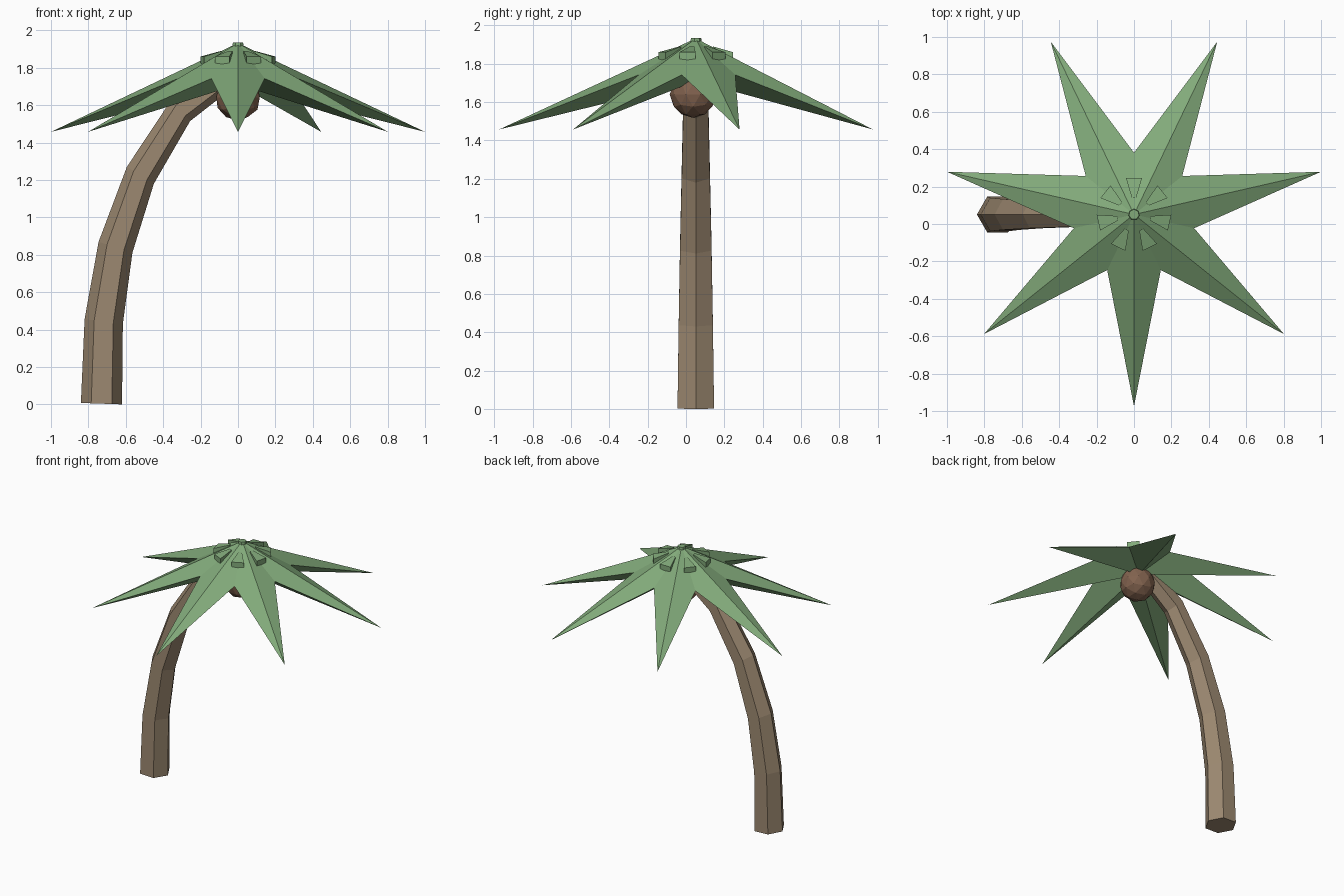
import bpy, bmesh, math
from mathutils import Vector

cube = bpy.data.objects.get("Cube")
if cube:
    bpy.data.objects.remove(cube, do_unlink=True)

CY = 0.051       # depth of the palm's axis
LEAVES = 7
STEP = math.tau / LEAVES


def material(name, rgb):
    m = bpy.data.materials.new(name)
    m.use_nodes = True
    m.diffuse_color = (*rgb, 1)
    m.node_tree.nodes["Principled BSDF"].inputs["Base Color"].default_value = (*rgb, 1)
    return m


def finish(name, bm, mat):
    bmesh.ops.recalc_face_normals(bm, faces=bm.faces)
    mesh = bpy.data.meshes.new(name)
    bm.to_mesh(mesh)
    bm.free()
    mesh.materials.append(mat)
    obj = bpy.data.objects.new(name, mesh)
    bpy.context.collection.objects.link(obj)
    return obj


def polar(angle, r, z, side=0.0):
    """Point around the palm's axis, shifted sideways by side."""
    c, s = math.cos(angle), math.sin(angle)
    return Vector((r * c - side * s, CY + r * s + side * c, z))


green = material("leaf green", (0.223, 0.402, 0.195))
bark = material("bark brown", (0.33, 0.246, 0.162))
shell = material("coconut brown", (0.22, 0.122, 0.076))

# Trunk: tilted hexagonal rings bridged along a bend (x, z, radius, tilt)
bm = bmesh.new()
rings = []
for x, z, r, tilt in [(-0.73, 0.004, 0.11, 2), (-0.718, 0.443, 0.103, 7),
                      (-0.655, 0.84, 0.095, 18), (-0.522, 1.225, 0.085, 32),
                      (-0.306, 1.572, 0.076, 49), (-0.04, 1.77, 0.068, 50)]:
    t = math.radians(tilt)
    across = Vector((math.cos(t), 0, -math.sin(t)))
    ring = []
    for k in range(6):
        a = k * math.tau / 6
        p = Vector((x, CY, z)) + across * r * math.cos(a)
        p.y += r * math.sin(a)
        ring.append(bm.verts.new(p))
    rings.append(ring)
for low, high in zip(rings, rings[1:]):
    for k in range(6):
        n = (k + 1) % 6
        bm.faces.new((low[k], low[n], high[n], high[k]))
bm.faces.new(rings[0])
bm.faces.new(rings[-1])
finish("trunk", bm, bark)

# Leaf crown: solid drooping star with ridged leaves and a shallow keel below
bm = bmesh.new()
top = bm.verts.new((0, CY, 1.932))
bottom = bm.verts.new((0, CY, 1.71))
rim = []
for k in range(LEAVES):
    a = -math.pi / 2 + k * STEP
    rim.append(bm.verts.new(polar(a, 1.0257, 1.457)))
    rim.append(bm.verts.new(polar(a + STEP / 2, 0.33, 1.742)))
for a, b in zip(rim, rim[1:] + rim[:1]):
    bm.faces.new((a, b, top))
    bm.faces.new((b, a, bottom))
finish("leaf_crown", bm, green)

# Crown cap: small flat disc at the peak
bm = bmesh.new()
bmesh.ops.create_cone(bm, cap_ends=True, segments=LEAVES, radius1=0.032,
                      radius2=0.028, depth=0.03)
bmesh.ops.translate(bm, verts=bm.verts, vec=(0, CY, 1.92))
finish("crown_cap", bm, green)

# Leaf buds: little wedges sitting in the valleys between the leaves
bm = bmesh.new()
for k in range(LEAVES):
    a = -math.pi / 2 + (k + 0.5) * STEP
    upper = [polar(a, 0.09, 1.89, -0.012), polar(a, 0.09, 1.89, 0.012),
             polar(a, 0.195, 1.86, 0.043), polar(a, 0.195, 1.86, -0.043)]
    t = [bm.verts.new(p) for p in upper]
    b = [bm.verts.new(p - Vector((0, 0, 0.06))) for p in upper]
    bm.faces.new(t)
    bm.faces.new(b[::-1])
    for i in range(4):
        j = (i + 1) % 4
        bm.faces.new((t[i], b[i], b[j], t[j]))
finish("leaf_buds", bm, green)

# Coconut hanging under the crown
bm = bmesh.new()
bmesh.ops.create_icosphere(bm, subdivisions=2, radius=0.122)
bmesh.ops.translate(bm, verts=bm.verts, vec=(0, 0.037, 1.64))
finish("coconut", bm, shell)
